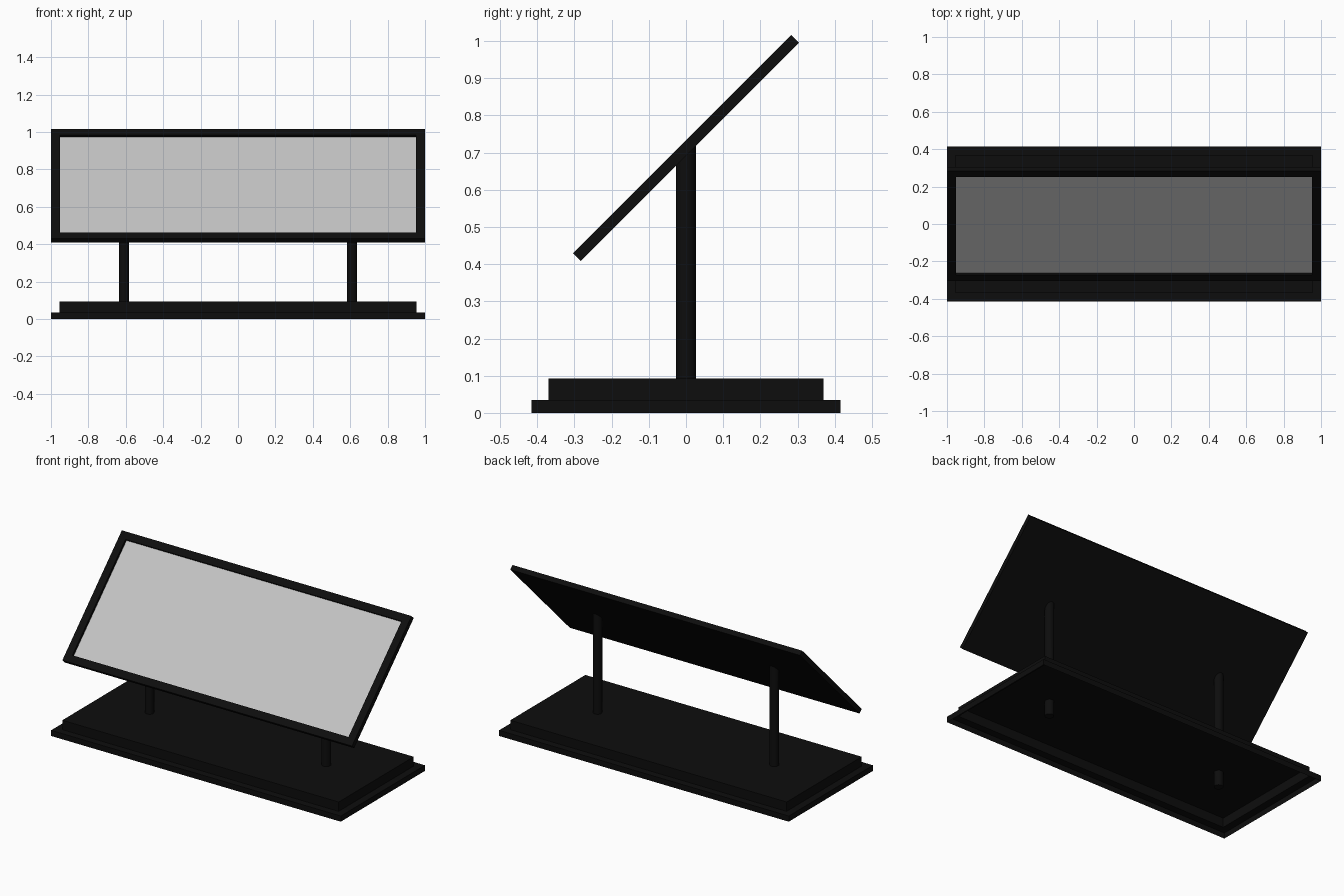
import bpy, bmesh, math

if "Cube" in bpy.data.objects:
    bpy.data.objects.remove(bpy.data.objects["Cube"])


def material(name, value):
    m = bpy.data.materials.new(name)
    m.diffuse_color = (value, value, value, 1)
    m.use_nodes = True
    m.node_tree.nodes["Principled BSDF"].inputs["Base Color"].default_value = m.diffuse_color
    return m


black = material("matte_black", 0.004)
grey = material("light_grey", 0.55)


def stepped_rect(name, rings, mats, cap_start=False, cap_end_mat=0):
    """Rectangular rings (half x, half y, z) bridged one after another."""
    bm = bmesh.new()
    loops = [[bm.verts.new((sx * hx, sy * hy, z))
              for sx, sy in ((-1, -1), (1, -1), (1, 1), (-1, 1))]
             for hx, hy, z in rings]
    for a, b in zip(loops, loops[1:]):
        for i in range(4):
            j = (i + 1) % 4
            bm.faces.new((a[i], a[j], b[j], b[i]))
    if cap_start:
        bm.faces.new(loops[0][::-1])
    bm.faces.new(loops[-1]).material_index = cap_end_mat
    me = bpy.data.meshes.new(name)
    bm.to_mesh(me)
    bm.free()
    for m in mats:
        me.materials.append(m)
    ob = bpy.data.objects.new(name, me)
    bpy.context.collection.objects.link(ob)
    return ob


# Stepped base shell, open underneath
stepped_rect("base", [(1, 0.415, 0), (1, 0.415, 0.035),
                      (0.954, 0.37, 0.035), (0.954, 0.37, 0.093)], [black])

# Tilted panel: frame with a recessed screen
panel = stepped_rect("panel", [(1, 0.415, -0.015), (1, 0.415, 0.015),
                               (0.953, 0.37, 0.015), (0.953, 0.37, 0)],
                     [black, grey], cap_start=True, cap_end_mat=1)
panel.location.z = 0.7125
panel.rotation_euler.x = math.radians(45)

# Round posts, tops cut to the slope of the panel
for side, x in (("left", -0.61), ("right", 0.61)):
    bpy.ops.mesh.primitive_cylinder_add(vertices=16, radius=0.0265, depth=1,
                                        location=(x, 0, 0))
    post = bpy.context.object
    post.name = side + "_post"
    for v in post.data.vertices:
        v.co.z = 0.695 + v.co.y if v.co.z > 0 else 0
    post.data.materials.append(black)
    bpy.ops.object.shade_smooth_by_angle(angle=math.radians(30))
